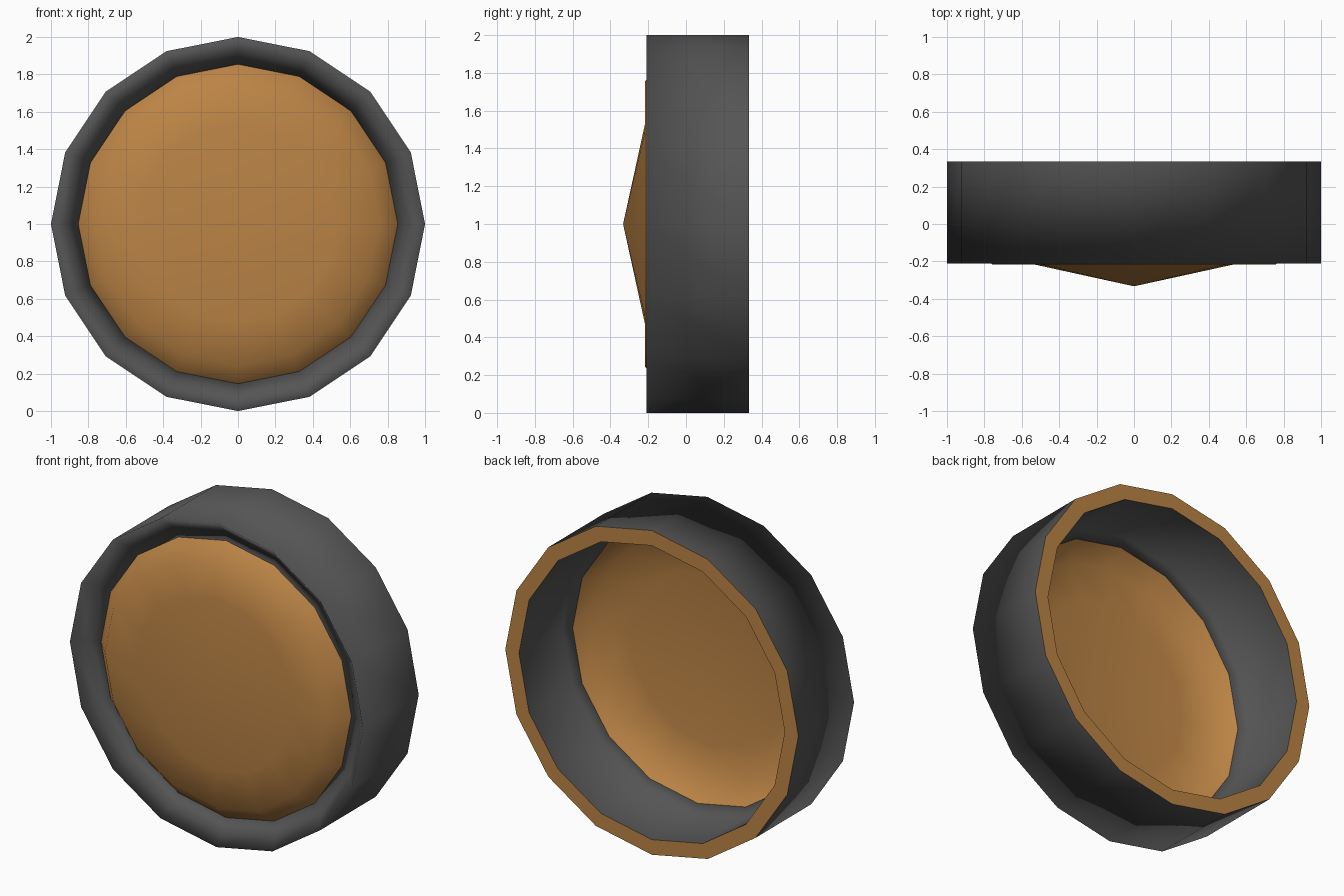
import bpy, bmesh
from math import cos, sin, pi

if "Cube" in bpy.data.objects:
    bpy.data.objects.remove(bpy.data.objects["Cube"])

SIDES = 16


def material(name, rgb):
    m = bpy.data.materials.new(name)
    m.diffuse_color = (*rgb, 1)
    m.use_nodes = True
    m.node_tree.nodes["Principled BSDF"].inputs["Base Color"].default_value = m.diffuse_color
    return m


def lathe(name, profile, mat, smooth=True):
    """Revolve (radius, y) points about the wheel axle; radius 0 becomes a single tip."""
    bm = bmesh.new()
    rings = []
    for r, y in profile:
        if r == 0:
            rings.append([bm.verts.new((0, y, 1))] * SIDES)
        else:
            rings.append([bm.verts.new((r * cos(2 * pi * j / SIDES), y,
                                        1 + r * sin(2 * pi * j / SIDES)))
                          for j in range(SIDES)])
    for a, b in zip(rings, rings[1:]):
        for j in range(SIDES):
            k = (j + 1) % SIDES
            corners = list(dict.fromkeys((a[j], a[k], b[k], b[j])))
            bm.faces.new(corners).smooth = smooth
    mesh = bpy.data.meshes.new(name)
    bm.to_mesh(mesh)
    bm.free()
    mesh.materials.append(mat)
    obj = bpy.data.objects.new(name, mesh)
    bpy.context.collection.objects.link(obj)
    return obj


rubber = material("dark_rubber", (0.09, 0.09, 0.09))
wood = material("orange_brown", (0.50, 0.23, 0.06))

# Tyre: tread, recessed front lip, then the inner wall
lathe("tyre", [(1, 0.333), (1, -0.21), (0.925, -0.13), (0.854, -0.115),
               (0.907, -0.09), (0.907, 0.333)], rubber)

# Flat ring closing the open back of the tyre
lathe("back_rim", [(0.907, 0.333), (1, 0.333)], wood, smooth=False)

# Hub cap: sloped edge, flat band and shallow cone
lathe("hub_cap", [(0.854, -0.115), (0.757, -0.217), (0.53, -0.217), (0, -0.333)], wood)
